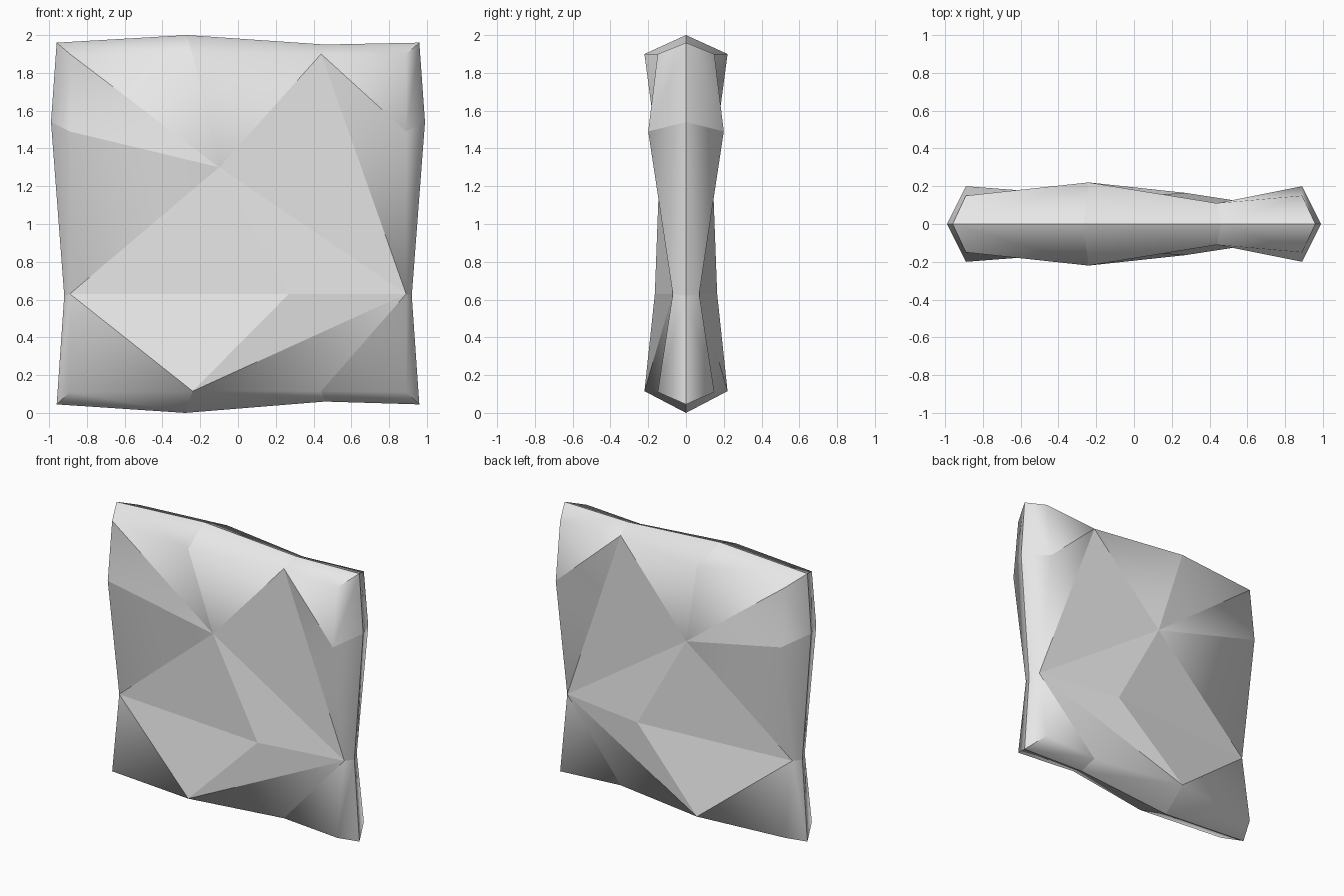
import bpy
import bmesh

cube = bpy.data.objects.get("Cube")
if cube:
    bpy.data.objects.remove(cube, do_unlink=True)

# Outer ridge in the middle plane (x, z), clockwise from the top left corner
RIDGE = [(-.96, 1.96), (-.27, 2), (.46, 1.95), (.96, 1.96), (.99, 1.54), (.92, .62),
         (.96, .045), (.46, .06), (-.28, 0), (-.96, .045), (-.92, .62), (-.99, 1.54)]
# Raised ring on each side (x, z, depth), point for point inside the ridge
RING = [(-.89, 1.9, .15), (-.24, 1.9, .22), (.44, 1.9, .11), (.89, 1.9, .15),
        (.89, 1.49, .2), (.89, .63, .07), (.89, .11, .15), (.44, .115, .11),
        (-.24, .115, .22), (-.89, .11, .15), (-.89, .63, .07), (-.89, 1.49, .2)]
# Two inner points of each broad side
INNER = [(-.1, 1.3, .14), (.27, .63, .165)]
UPPER, LOWER = 12, 13
# Facets of a broad side, by index into ring + inner points
FACETS = [(0, 1, UPPER), (1, 2, UPPER), (2, 5, UPPER), (5, LOWER, UPPER),
          (LOWER, 10, UPPER), (10, 11, UPPER), (11, 0, UPPER),
          (2, 3, 4), (2, 4, 5), (5, 6, 7), (5, 7, 8), (5, 8, LOWER),
          (8, 10, LOWER), (8, 9, 10)]

bm = bmesh.new()
ridge = [bm.verts.new((x, 0, z)) for x, z in RIDGE]
count = len(ridge)
soft_edges = set()

# Front and back: mirrored facets plus bevelled rim
for side in (-1, 1):
    pts = [bm.verts.new((x, side * d, z)) for x, z, d in RING + INNER]
    for facet in FACETS:
        bm.faces.new([pts[i] for i in facet])
    for i in range(count):
        j = (i + 1) % count
        bm.faces.new((ridge[i], ridge[j], pts[j], pts[i]))
        soft_edges.add(bm.edges.get((pts[i], pts[j])))

# Rounded shading only where the rim rolls into the broad sides
for edge in bm.edges:
    edge.smooth = edge in soft_edges
for face in bm.faces:
    face.smooth = True
bmesh.ops.recalc_face_normals(bm, faces=bm.faces[:])

mesh = bpy.data.meshes.new("faceted_slab")
bm.to_mesh(mesh)
bm.free()
slab = bpy.data.objects.new("faceted_slab", mesh)
bpy.context.collection.objects.link(slab)

# Stone colour
stone = bpy.data.materials.new("light_grey_stone")
stone.use_nodes = True
grey = (.8, .8, .8, 1)
stone.diffuse_color = grey
stone.node_tree.nodes["Principled BSDF"].inputs["Base Color"].default_value = grey
mesh.materials.append(stone)
